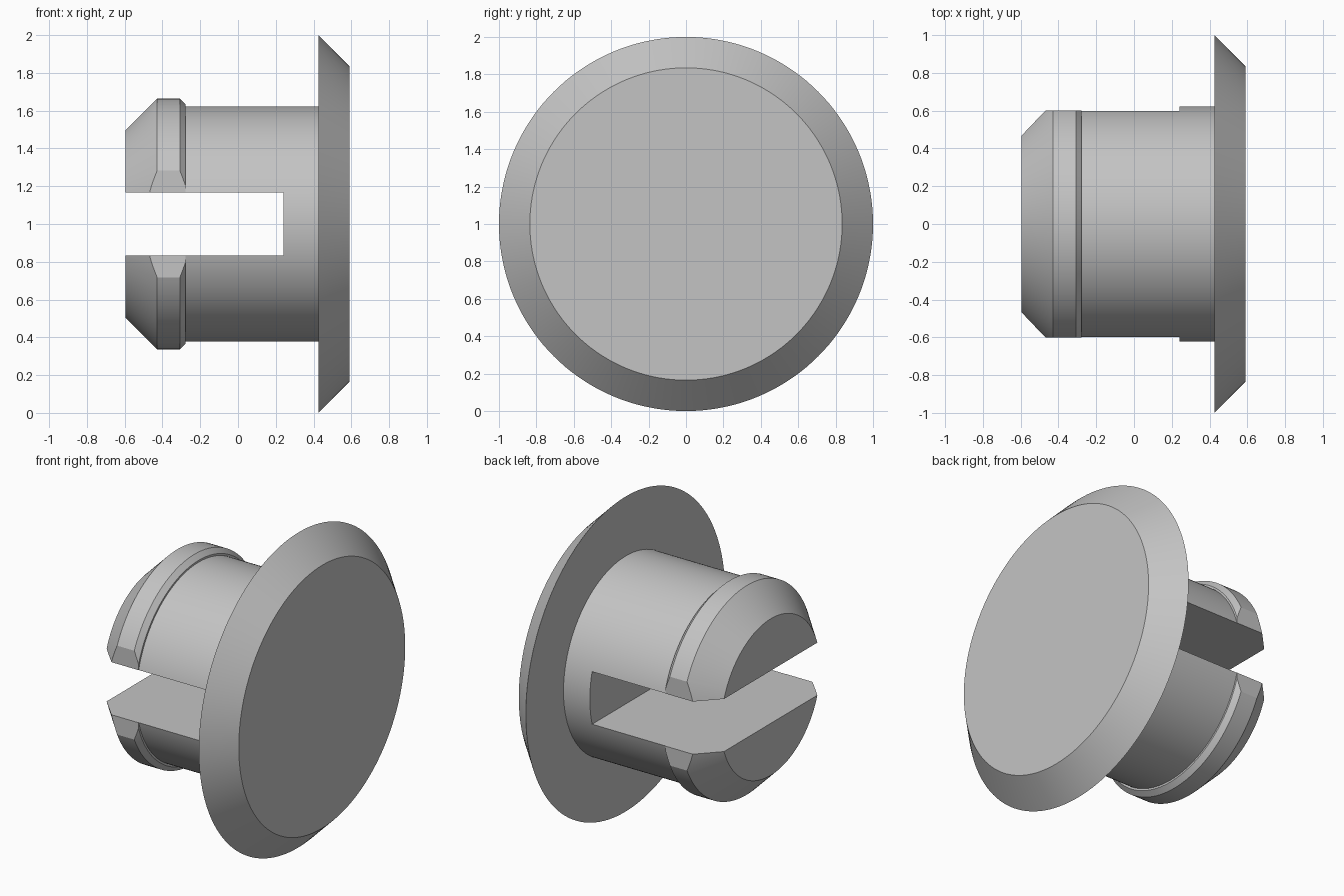
import bpy, bmesh, math
from mathutils import Matrix, Vector

cube = bpy.data.objects.get("Cube")
if cube:
    bpy.data.objects.remove(cube, do_unlink=True)

AXIS_Z = 1.0
SEGMENTS = 144

grey = bpy.data.materials.new("light grey plastic")
grey.use_nodes = True
grey.diffuse_color = (0.55, 0.55, 0.55, 1)
grey.node_tree.nodes["Principled BSDF"].inputs["Base Color"].default_value = (0.55, 0.55, 0.55, 1)


def add_object(name, bm):
    bmesh.ops.recalc_face_normals(bm, faces=bm.faces[:])
    mesh = bpy.data.meshes.new(name)
    bm.to_mesh(mesh)
    bm.free()
    mesh.materials.append(grey)
    obj = bpy.data.objects.new(name, mesh)
    bpy.context.scene.collection.objects.link(obj)
    return obj


def turned(name, profile):
    """Solid of revolution around the x axis from (x, radius) pairs."""
    bm = bmesh.new()
    rings = []
    for x, r in profile:
        angles = [2 * math.pi * i / SEGMENTS for i in range(SEGMENTS)]
        rings.append([bm.verts.new((x, r * math.cos(a), AXIS_Z + r * math.sin(a))) for a in angles])
    for a, b in zip(rings, rings[1:]):
        for i in range(SEGMENTS):
            j = (i + 1) % SEGMENTS
            bm.faces.new((a[i], a[j], b[j], b[i]))
    bm.faces.new(rings[0])
    bm.faces.new(rings[-1])
    return add_object(name, bm)


def cut_box(target, low, high):
    """Subtract a box given by two corners."""
    low, high = Vector(low), Vector(high)
    bm = bmesh.new()
    matrix = Matrix.Translation((low + high) / 2) @ Matrix.Diagonal((*(high - low), 1))
    bmesh.ops.create_cube(bm, size=1, matrix=matrix)
    cutter = add_object("cutter", bm)
    cutter.hide_render = True
    mod = target.modifiers.new("cut", 'BOOLEAN')
    mod.operation, mod.solver, mod.object = 'DIFFERENCE', 'EXACT', cutter
    bpy.context.view_layer.objects.active = target
    bpy.ops.object.modifier_apply(modifier=mod.name)
    bpy.data.objects.remove(cutter, do_unlink=True)


# Bevelled round head
head = turned("flange_head", [(0.425, 1.0), (0.59, 0.835)])

# Shank with tapered nose and snap ridge
shank = turned("split_shank", [(-0.595, 0.497), (-0.428, 0.664), (-0.308, 0.664),
                               (-0.278, 0.634), (-0.278, 0.622), (0.44, 0.622)])

# Slot splitting the shank into two prongs
cut_box(shank, (-1, -1, AXIS_Z - 0.167), (0.24, 1, AXIS_Z + 0.167))

# Flats trimming the ridge beside the slot
for side in (-1, 1):
    near, far = sorted((side * 0.601, side * 0.9))
    cut_box(shank, (-1, near, 0), (-0.15, far, 2))

# Smooth round surfaces, sharp edges
for obj in (head, shank):
    bpy.ops.object.select_all(action='DESELECT')
    obj.select_set(True)
    bpy.context.view_layer.objects.active = obj
    bpy.ops.object.shade_smooth_by_angle(angle=math.radians(18))
